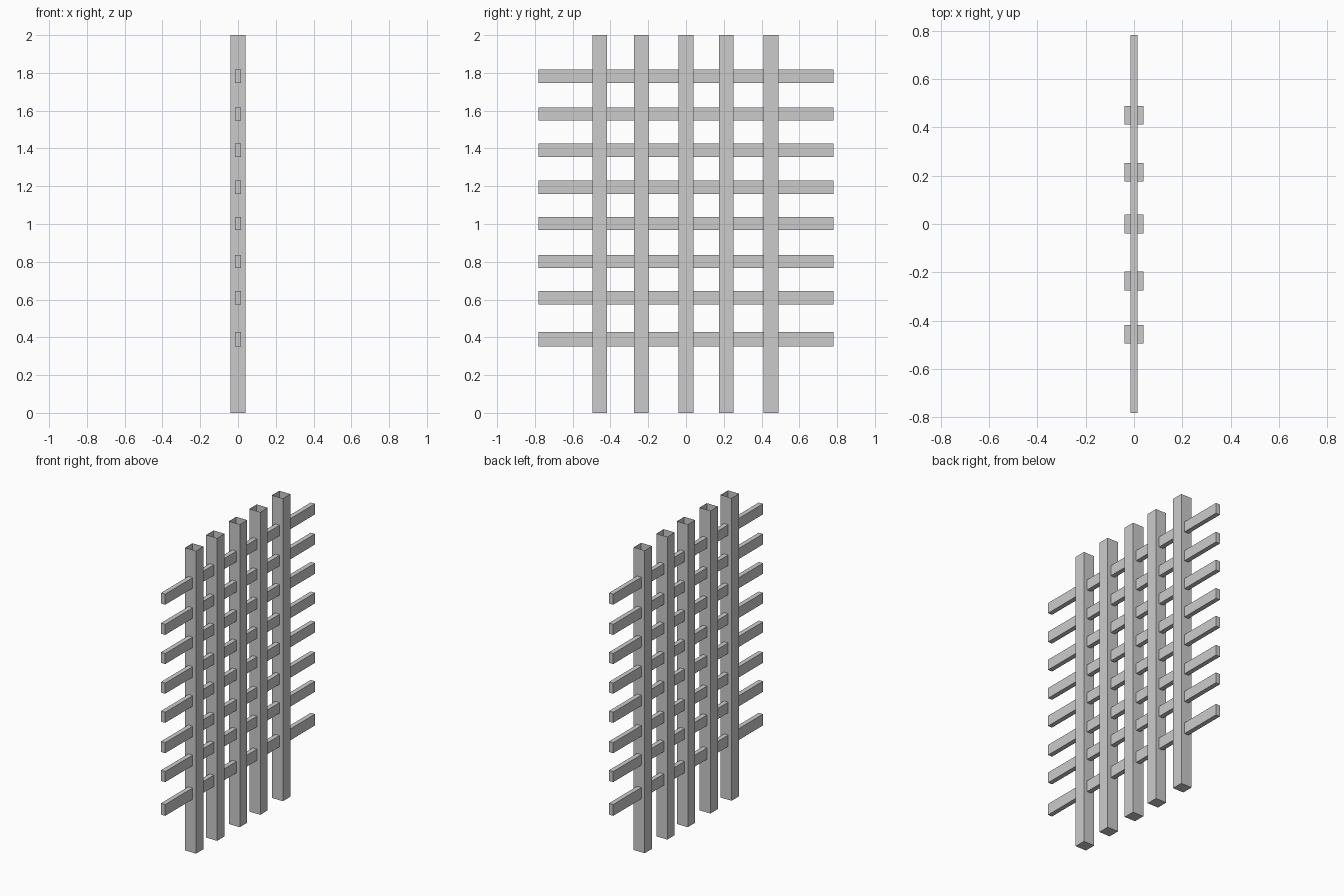
import bpy, bmesh
from mathutils import Matrix, Vector

if "Cube" in bpy.data.objects:
    bpy.data.objects.remove(bpy.data.objects["Cube"])


def box(name, centre, size, open_top=False):
    bm = bmesh.new()
    bmesh.ops.create_cube(bm, size=1.0)
    if open_top:
        top = [f for f in bm.faces if f.normal.z > 0.9]
        bmesh.ops.delete(bm, geom=top, context='FACES_ONLY')
    bm.transform(Matrix.Diagonal((*size, 1.0)))
    mesh = bpy.data.meshes.new(name)
    bm.to_mesh(mesh)
    bm.free()
    obj = bpy.data.objects.new(name, mesh)
    obj.location = Vector(centre)
    bpy.context.collection.objects.link(obj)
    return obj


# Upright posts: hollow, open at the top, closed at the foot
for i, y in enumerate((-0.457, -0.236, 0.0, 0.214, 0.45)):
    box(f"post_{i + 1}", (0, y, 1.0), (0.08, 0.077, 2.0), open_top=True)

# Horizontal rails running through all the posts, slightly uneven spacing
rails = [(0.39, 0.075)] + [(z, 0.07) for z in
                           (0.61, 0.801, 1.002, 1.194, 1.39, 1.583, 1.782)]
for i, (z, height) in enumerate(rails):
    box(f"rail_{i + 1}", (0, 0, z), (0.031, 1.564, height))
